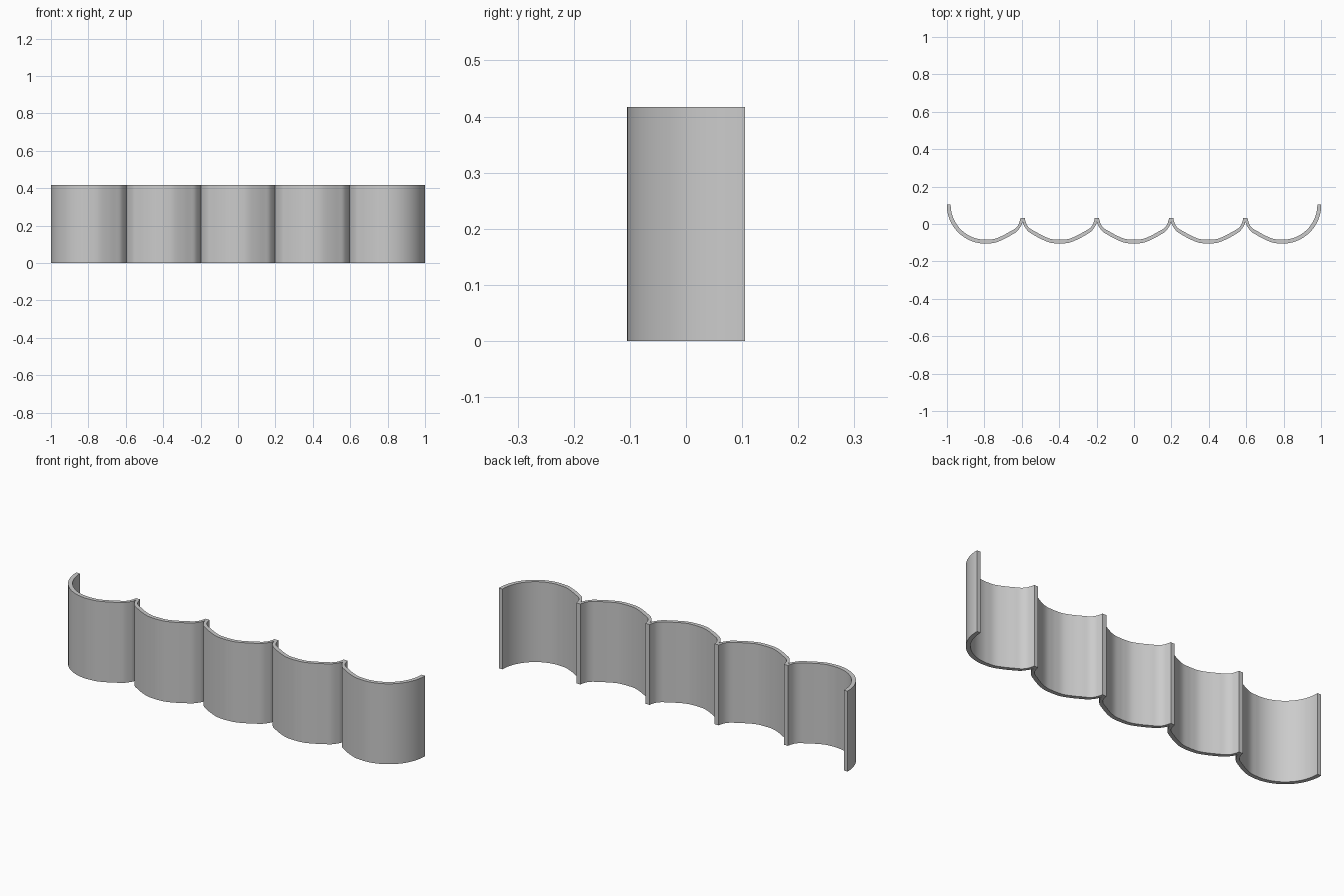
import bpy, bmesh, math
from mathutils import Vector

if "Cube" in bpy.data.objects:
    bpy.data.objects.remove(bpy.data.objects["Cube"])

HEIGHT, PITCH, R, T = 0.417, 0.397, 0.207, 0.021
H = PITCH / 2


def smooth(pts, steps=5):
    """Catmull-Rom curve through 2D points."""
    p = [Vector(q) for q in pts]
    p = [2 * p[0] - p[1]] + p + [2 * p[-1] - p[-2]]
    out = []
    for i in range(1, len(p) - 2):
        a, b, c, d = p[i - 1:i + 3]
        for k in range(steps):
            t = k / steps
            out.append(0.5 * (2 * b + (c - a) * t + (2 * a - 5 * b + 4 * c - d) * t * t
                              + (3 * b - a - 3 * c + d) * t ** 3))
    return out + [p[-2]]


# Half scallop: front and back outlines from its middle to the ridge
front_half = smooth([(0, -0.105), (0.05, -0.1), (0.1, -0.08), (0.14, -0.058),
                     (0.168, -0.04), (0.188, -0.014), (0.195, 0.0), (H, 0.014)])
back_half = smooth([(0, -0.084), (0.047, -0.08), (0.092, -0.062), (0.13, -0.041),
                    (0.158, -0.025), (0.175, -0.006), (0.184, 0.018), (0.187, 0.032)])

# Quarter-circle outer half of the end bays
angles = [math.radians(90 * k / 24) for k in range(25)]


def arc(r):
    return [Vector((r * math.sin(a), -0.105 + R - r * math.cos(a) + 0.003)) for a in angles]


front_end = [Vector((p.x, p.y - 0.003)) for p in arc(R)]
back_end = [Vector((p.x, p.y - 0.003)) for p in arc(R - T)]
for end in (front_end, back_end):
    end.append(Vector((end[-1].x, 0.105)))


def full_outline(half, end):
    pts = []
    for i in range(-2, 3):
        left = end if i == -2 else half
        right = end if i == 2 else half
        pts += [Vector((i * PITCH - p.x, p.y)) for p in reversed(left[1:])]
        pts += [Vector((i * PITCH + p.x, p.y)) for p in right]
    return pts


# Wall: bottom strip between the two outlines, extruded upward
front, back = full_outline(front_half, front_end), full_outline(back_half, back_end)
bm = bmesh.new()
f = [bm.verts.new((p.x, p.y, 0)) for p in front]
b = [bm.verts.new((p.x, p.y, 0)) for p in back]
for i in range(len(f) - 1):
    bm.faces.new((f[i], b[i], b[i + 1], f[i + 1]))
bmesh.ops.remove_doubles(bm, verts=bm.verts[:], dist=0.0005)
res = bmesh.ops.extrude_face_region(bm, geom=bm.faces[:], use_keep_orig=True)
top = [v for v in res["geom"] if isinstance(v, bmesh.types.BMVert)]
bmesh.ops.translate(bm, verts=top, vec=(0, 0, HEIGHT))
inner = [face for face in bm.faces if any(len(e.link_faces) > 2 for e in face.edges)
         and abs(face.normal.z) < 0.5 and all(len(e.link_faces) > 2 for e in face.edges)]
if inner:
    bmesh.ops.delete(bm, geom=inner, context='FACES')
bmesh.ops.recalc_face_normals(bm, faces=bm.faces[:])
mesh = bpy.data.meshes.new("scalloped_wall")
bm.to_mesh(mesh)
bm.free()
wall = bpy.data.objects.new("scalloped_wall", mesh)
bpy.context.collection.objects.link(wall)
bpy.context.view_layer.objects.active = wall
wall.select_set(True)
bpy.ops.object.shade_smooth_by_angle(angle=math.radians(35))
